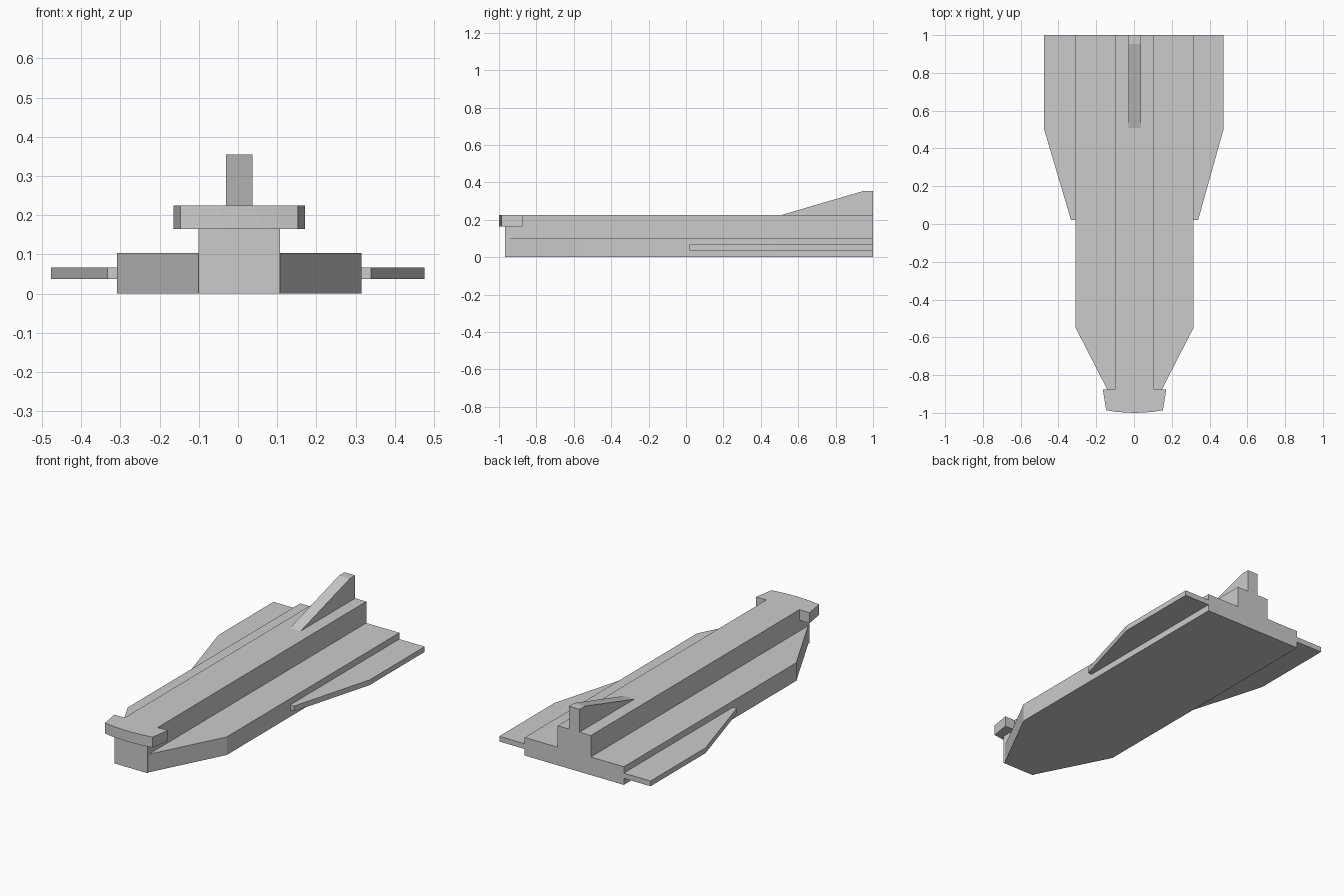
import bpy, bmesh
from mathutils import Vector

if "Cube" in bpy.data.objects:
    bpy.data.objects.remove(bpy.data.objects["Cube"])

CX = 0.003  # centreline of the body


def prism(name, outline, direction):
    """Extrude a closed outline of 3D points along a direction."""
    bm = bmesh.new()
    face = bm.faces.new([bm.verts.new(p) for p in outline])
    new = bmesh.ops.extrude_face_region(bm, geom=[face])["geom"]
    bmesh.ops.translate(bm, vec=Vector(direction),
                        verts=[v for v in new if isinstance(v, bmesh.types.BMVert)])
    bmesh.ops.recalc_face_normals(bm, faces=bm.faces)
    mesh = bpy.data.meshes.new(name)
    bm.to_mesh(mesh)
    bm.free()
    obj = bpy.data.objects.new(name, mesh)
    bpy.context.collection.objects.link(obj)
    return obj


def plan(name, points, z0, z1):
    return prism(name, [(x, y, z0) for x, y in points], (0, 0, z1 - z0))


def symmetric(half):
    """Right half outline, back to front, closed by its mirror image."""
    return ([(CX + x, y) for x, y in half] +
            [(CX - x, y) for x, y in reversed(half) if x > 0])


# Lower hull with tapered bow
plan("hull", symmetric([(0.312, 1), (0.312, -0.55), (0.104, -0.955),
                        (0.104, -0.967)]), 0, 0.103)

# Raised spine, then its top deck widening into the curved front crossbar
plan("spine", symmetric([(0.104, 1), (0.104, -0.967)]), 0.103, 0.165)
plan("top_deck_and_crossbar",
     symmetric([(0.104, 1), (0.104, -0.875), (0.168, -0.875), (0.15, -0.986),
                (0.1, -0.994), (0.05, -0.998), (0, -1)]), 0.165, 0.225)

# Side wings
for side, sx in (("left", -1), ("right", 1)):
    root = CX + sx * 0.312
    tip = -0.477 if sx < 0 else 0.475
    plan(side + "_wing", [(root, 1), (root, 0.02), (CX + sx * 0.336, 0.02),
                          (tip, 0.505), (tip, 1)], 0.037, 0.067)

# Tail fin
prism("tail_fin", [(CX - 0.033, y, z) for y, z in
                   ((0.508, 0.225), (0.952, 0.355), (1, 0.355), (1, 0.225))],
      (0.067, 0, 0))
